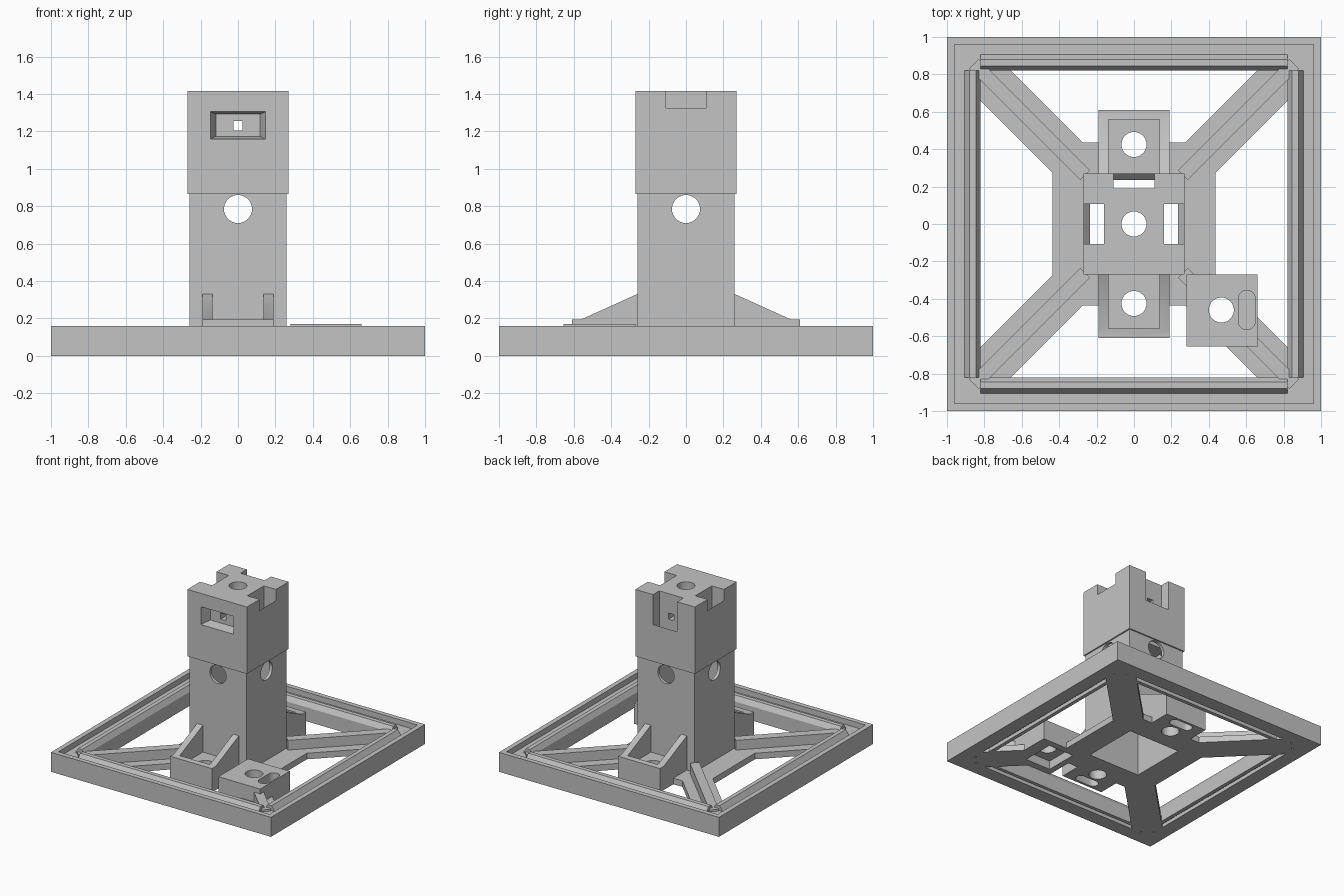
import bpy, bmesh, math
from mathutils import Matrix, Vector

if "Cube" in bpy.data.objects:
    bpy.data.objects.remove(bpy.data.objects["Cube"], do_unlink=True)

grey = bpy.data.materials.new("plain grey")
GREY = (0.55, 0.55, 0.55, 1)
grey.use_nodes = True
grey.diffuse_color = GREY
grey.node_tree.nodes["Principled BSDF"].inputs["Base Color"].default_value = GREY


def finish(name, bm, turn=0):
    bmesh.ops.recalc_face_normals(bm, faces=bm.faces)
    bm.transform(Matrix.Rotation(math.radians(turn), 4, 'Z'))
    mesh = bpy.data.meshes.new(name)
    bm.to_mesh(mesh)
    bm.free()
    mesh.materials.append(grey)
    ob = bpy.data.objects.new(name, mesh)
    bpy.context.collection.objects.link(ob)
    return ob


def box(name, x, y, z, turn=0):
    """Box from (low, high) pairs."""
    bm = bmesh.new()
    bmesh.ops.create_cube(bm, size=1)
    for v in bm.verts:
        v.co = Vector([(lo + hi) / 2 + c * (hi - lo)
                       for c, (lo, hi) in zip(v.co, (x, y, z))])
    return finish(name, bm, turn)


def prism(name, profile, half, turn=0):
    """Extrude an (x, z) profile to both sides along y."""
    bm = bmesh.new()
    face = bm.faces.new([bm.verts.new((x, -half, z)) for x, z in profile])
    ext = bmesh.ops.extrude_face_region(bm, geom=[face])["geom"]
    bmesh.ops.translate(bm, vec=(0, 2 * half, 0),
                        verts=[g for g in ext if isinstance(g, bmesh.types.BMVert)])
    return finish(name, bm, turn)


def drill(centre, radius, depth, axis='Z', stretch=0, turn=0):
    """Round cutter, or an oval one when stretched along y."""
    bm = bmesh.new()
    bmesh.ops.create_cone(bm, cap_ends=True, segments=32,
                          radius1=radius, radius2=radius, depth=depth)
    for v in bm.verts:
        v.co.y += stretch if v.co.y > 0 else -stretch
    if axis != 'Z':
        bm.transform(Matrix.Rotation(math.pi / 2, 4, 'X' if axis == 'Y' else 'Y'))
    bm.transform(Matrix.Translation(centre))
    return finish("cutter", bm, turn)


def cut(ob, *cutters):
    """Subtract every cutter, then drop it."""
    bpy.ops.object.select_all(action='DESELECT')
    ob.select_set(True)
    bpy.context.view_layer.objects.active = ob
    for c in cutters:
        c.hide_render = True
        mod = ob.modifiers.new("cut", 'BOOLEAN')
        mod.operation, mod.solver, mod.object = 'DIFFERENCE', 'EXACT', c
        bpy.ops.object.modifier_apply(modifier=mod.name)
        bpy.data.objects.remove(c, do_unlink=True)
    bpy.ops.object.shade_smooth_by_angle(angle=math.radians(30))
    return ob


def square(name, r, lo, hi):
    return box(name, (-r, r), (-r, r), (lo, hi))


HOLE = 0.067
BLOCK = (0.467, -0.46)


def block_cutters():
    """Hole and underside pocket of the loose block."""
    return [drill((*BLOCK, 0.1), HOLE, 0.6),
            box("cutter", (0.33, 0.56), (-0.595, -0.325), (-0.1, 0.07))]


# Square frame with a raised rim and a groove underneath each side
frame = square("frame", 1, 0, 0.16)
cut(frame, square("cutter", 0.96, 0.115, 0.3), square("cutter", 0.82, -0.1, 0.3),
    *[box("cutter", (0.85, 0.885), (-0.82, 0.82), (-0.1, 0.03), t)
      for t in range(0, 360, 90)])

# Tapered locating ridges on the frame
RIDGE = [(0.82, 0.1), (0.82, 0.115), (0.845, 0.155), (0.88, 0.155), (0.905, 0.115), (0.905, 0.1)]
for i, side in enumerate(("left", "back", "right", "front")):
    prism("ridge_" + side, RIDGE, 0.82, 90 * i)

# Central hub
hub = square("hub", 0.435, 0, 0.05)
cut(hub, square("cutter", 0.235, -0.1, 0.3),
    drill((0, 0.425, 0), HOLE, 0.5), drill((0, -0.425, 0), HOLE, 0.5), *block_cutters())

# Diagonal arms with a central rib
for i, corner in enumerate(("back_left", "back_right", "front_right", "front_left")):
    turn = 45 + 90 * i
    arm = box("arm_" + corner, (0.36, 1.19), (-0.115, 0.115), (0, 0.05), turn)
    rib = box("rib_" + corner, (0.37, 1.21), (-0.036, 0.036), (0.02, 0.13), turn)
    if corner == "front_left":
        cut(arm, *block_cutters())
        cut(rib, *block_cutters(), drill((0.603, -0.46, 0.18), 0.045, 0.2, stretch=0.06))

# Gusseted trays in front of and behind the tower
TRAY = [(0.25, 0), (0.25, 0.335), (0.56, 0.195), (0.61, 0.195), (0.61, 0)]
for name, turn in (("tray_back", 90), ("tray_front", -90)):
    tray = prism(name, TRAY, 0.19, turn)
    cut(tray, box("cutter", (0.2, 0.56), (-0.137, 0.137), (0.11, 0.5), turn),
        drill((0.425, 0, 0.1), HOLE, 0.5, turn=turn),
        drill((0.55, 0, 0), 0.04, 0.14, stretch=0.06, turn=turn))

# Loose block with a hole and an oval recess
block = box("loose_block", (0.28, 0.66), (-0.655, -0.27), (0, 0.17))
cut(block, *block_cutters(), drill((0.603, -0.46, 0.18), 0.045, 0.2, stretch=0.06))

# Hollow tower with crossing side holes
tower = square("tower", 0.26, 0, 0.87)
cut(tower, square("cutter", 0.235, -0.1, 1),
    drill((0, 0, 0.785), 0.075, 1, 'X'), drill((0, 0, 0.785), 0.075, 1, 'Y'))


def notch(floor, half, turn, inner):
    """Notch cutter with a floor sloping in to a vertical channel."""
    profile = [(inner, 1.5), (inner, 0.8), (0.235, 0.8), (0.235, floor - 0.04),
               (0.272, floor), (0.3, floor), (0.3, 1.5)]
    return prism("cutter", profile, half, turn)


# Head block: three notches, a front window, a vertical hole and a through slot
head = square("head", 0.271, 0.865, 1.415)
window = box("cutter", (-0.148, 0.148), (-0.275, -0.19), (1.158, 1.306))
for v in window.data.vertices:
    if v.co.y > -0.2:
        v.co.x *= 0.8
        v.co.z = 1.235 + (v.co.z - 1.235) * 0.8
cut(head, notch(1.325, 0.107, 0, 0.16), notch(1.325, 0.107, 180, 0.16),
    notch(1.17, 0.11, 90, 0.19), window, drill((0, 0, 1.1), HOLE, 1),
    box("cutter", (-0.025, 0.025), (-0.25, 0.25), (1.205, 1.255)))
